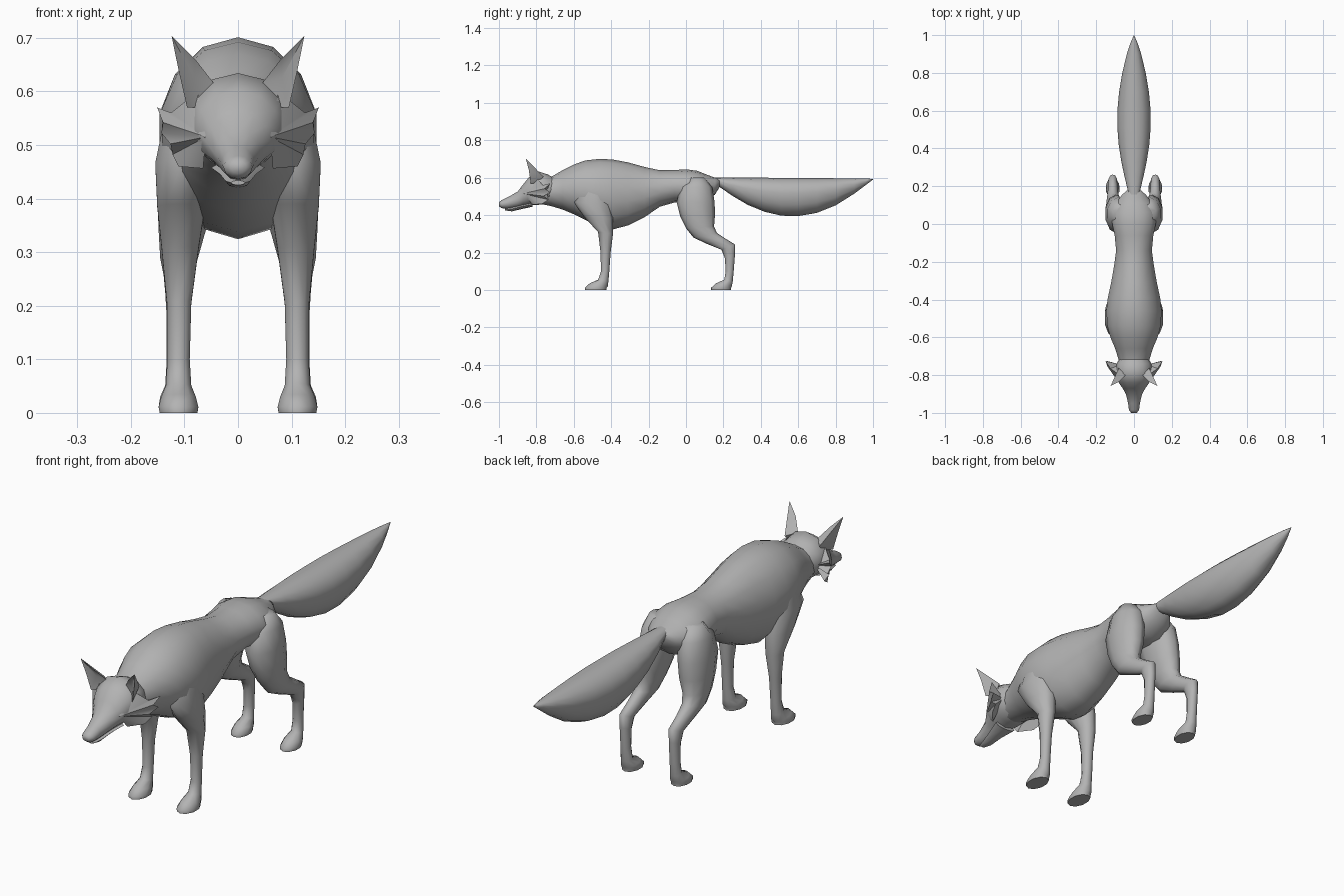
import bpy, bmesh, math

fur = bpy.data.materials.new("grey_fur")
fur.diffuse_color = (0.45, 0.45, 0.45, 1)


def finish(name, bm, angle):
    """Turn a bmesh into a shaded object."""
    bmesh.ops.recalc_face_normals(bm, faces=bm.faces)
    mesh = bpy.data.meshes.new(name)
    bm.to_mesh(mesh)
    bm.free()
    mesh.materials.append(fur)
    ob = bpy.data.objects.new(name, mesh)
    bpy.context.collection.objects.link(ob)
    bpy.ops.object.select_all(action='DESELECT')
    ob.select_set(True)
    bpy.context.view_layer.objects.active = ob
    bpy.ops.object.shade_smooth_by_angle(angle=math.radians(angle))
    return ob


def loft(name, rings, sides=12, wide=0.5, side=1, angle=60):
    """Skin oval rings: (y1, z1, y2, z2, centre x, half width).
    wide is where, from point 2 to point 1, the ring is widest."""
    bm = bmesh.new()
    loops = []
    for y1, z1, y2, z2, xc, hw in rings:
        loop = []
        for i in range(sides):
            t = 2 * math.pi * i / sides
            c = math.cos(t)
            f = wide + c * ((1 - wide) if c > 0 else wide)
            loop.append(bm.verts.new((side * (xc + hw * math.sin(t)),
                                      y2 + (y1 - y2) * f, z2 + (z1 - z2) * f)))
        loops.append(loop)
    for a, b in zip(loops, loops[1:]):
        for i in range(sides):
            j = (i + 1) % sides
            bm.faces.new((a[i], a[j], b[j], b[i]))
    bm.faces.new(loops[0])
    bm.faces.new(loops[-1])
    return finish(name, bm, angle)


def spine(rows):
    """Upright rings from (y, top, bottom, half width)."""
    return [(y, top, y, low, 0, hw) for y, top, low, hw in rows]


def fan(name, rim, front, back, side, angle=50):
    """Thin closed shell: an outline joined to a front and a back point."""
    bm = bmesh.new()
    put = lambda p: bm.verts.new((side * p[0], p[1], p[2]))
    edge, f, b = [put(p) for p in rim], put(front), put(back)
    for i, v in enumerate(edge):
        w = edge[(i + 1) % len(edge)]
        bm.faces.new((v, w, f))
        bm.faces.new((w, v, b))
    return finish(name, bm, angle)


# Torso with neck
loft("torso", spine([
    (-0.78, .600, .460, .070), (-0.72, .605, .448, .083), (-0.66, .640, .430, .102),
    (-0.60, .670, .405, .128), (-0.54, .692, .375, .145), (-0.46, .701, .338, .150),
    (-0.39, .697, .324, .142), (-0.31, .682, .345, .124), (-0.22, .657, .390, .108),
    (-0.14, .640, .445, .097), (-0.06, .641, .468, .105), (0.00, .645, .465, .118),
    (0.06, .637, .460, .120), (0.11, .617, .470, .100), (0.155, .600, .510, .065),
    (0.18, .595, .550, .035)]), 14)

# Bushy tail, flat along the top
loft("tail", spine([
    (0.13, .600, .565, .025), (0.18, .600, .550, .033), (0.25, .600, .502, .050),
    (0.33, .600, .455, .067), (0.42, .600, .418, .081), (0.51, .599, .397, .088),
    (0.60, .599, .395, .088), (0.70, .598, .412, .079), (0.80, .597, .452, .062),
    (0.90, .596, .515, .038), (0.96, .595, .560, .018), (1.00, .594, .590, .001)]),
    12, wide=0.6)

# Skull and upper muzzle
loft("head", spine([
    (-1.00, .470, .447, .015), (-0.985, .480, .437, .027), (-0.95, .497, .434, .031),
    (-0.90, .526, .440, .043), (-0.87, .565, .447, .060), (-0.84, .602, .452, .080),
    (-0.79, .634, .455, .098), (-0.74, .618, .460, .092), (-0.70, .596, .480, .070)]),
    12, wide=0.5)

# Lower jaw
loft("jaw", spine([
    (-0.967, .434, .425, .013), (-0.93, .445, .420, .023),
    (-0.88, .460, .432, .034), (-0.82, .470, .445, .050)]), 8)

front_leg = [
    (-.56, .570, -.43, .570, .090, .045), (-.60, .470, -.40, .460, .104, .053),
    (-.545, .390, -.39, .380, .106, .047), (-.470, .310, -.39, .300, .108, .036),
    (-.458, .210, -.403, .200, .110, .024), (-.454, .100, -.410, .100, .111, .022),
    (-.470, .055, -.415, .045, .111, .025), (-.515, .035, -.418, .020, .111, .034),
    (-.540, .012, -.425, .010, .111, .039), (-.540, .000, -.425, .000, .111, .037)]

hind_leg = [
    (.020, .600, .100, .600, .070, .048), (-.030, .550, .140, .550, .084, .058),
    (-.050, .470, .153, .470, .091, .062), (-.030, .390, .155, .400, .097, .056),
    (.000, .330, .150, .340, .105, .045), (.040, .280, .165, .305, .110, .037),
    (.115, .245, .210, .275, .112, .028), (.190, .215, .262, .243, .113, .024),
    (.208, .170, .262, .190, .113, .021), (.212, .100, .255, .100, .113, .021),
    (.205, .055, .250, .045, .113, .024), (.160, .035, .245, .020, .113, .034),
    (.135, .012, .240, .010, .113, .037), (.135, .000, .240, .000, .113, .034)]

for label, s in (("left", 1), ("right", -1)):
    # Legs with paws
    loft(label + "_front_leg", front_leg, 10, side=s)
    loft(label + "_hind_leg", hind_leg, 10, side=s)
    # Pointed ear, hollow in front
    fan(label + "_ear",
        [(.045, -.800, .615), (.080, -.835, .660), (.124, -.857, .704),
         (.111, -.840, .640), (.095, -.830, .570), (.070, -.800, .570)],
        (.082, -.812, .625), (.080, -.762, .605), s, 40)
    # Jagged cheek ruff
    fan(label + "_cheek_ruff",
        [(.075, -.800, .600), (.125, -.765, .560), (.151, -.725, .570),
         (.140, -.755, .542), (.143, -.725, .522), (.126, -.762, .502),
         (.122, -.735, .482), (.111, -.770, .460), (.065, -.820, .456)],
        (.060, -.870, .515), (.070, -.745, .530), s)
